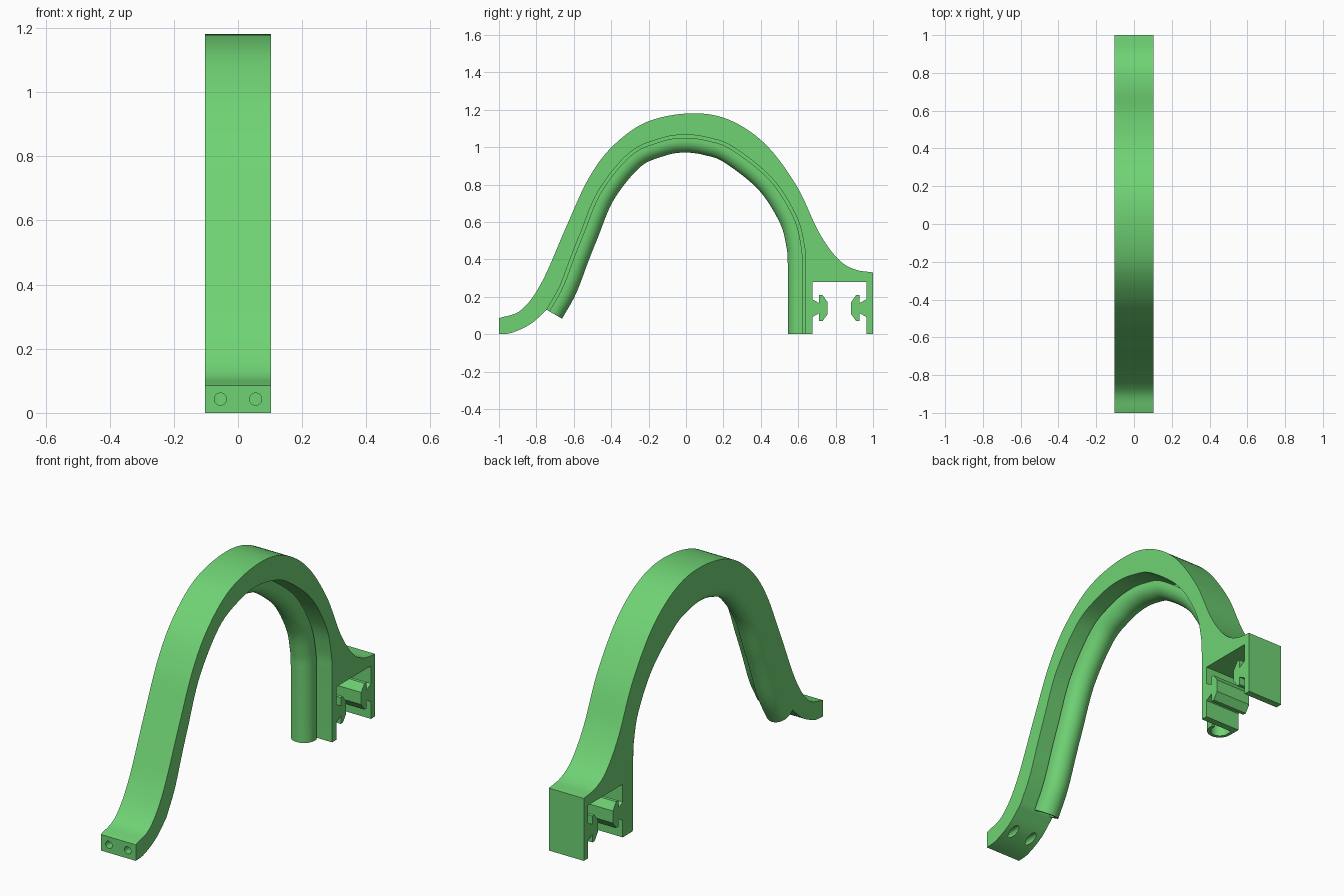
import bpy, bmesh, math
from mathutils import Vector

if "Cube" in bpy.data.objects:
    bpy.data.objects.remove(bpy.data.objects["Cube"])

HALF_W = 0.1025

green = bpy.data.materials.new("soft green")
green.diffuse_color = (0.16, 0.65, 0.175, 1)
green.use_nodes = True
green.node_tree.nodes["Principled BSDF"].inputs["Base Color"].default_value = green.diffuse_color


def smooth_curve(ctrl, steps=8):
    """Catmull-Rom curve through the control points."""
    p = [Vector(c) for c in ctrl]
    p = [2 * p[0] - p[1]] + p + [2 * p[-1] - p[-2]]
    out = []
    for i in range(1, len(p) - 2):
        a, b, c, d = p[i - 1:i + 3]
        for s in range(steps):
            t = s / steps
            out.append(0.5 * (2 * b + (c - a) * t + (2 * a - 5 * b + 4 * c - d) * t * t
                              + (3 * b - a - 3 * c + d) * t ** 3))
    out.append(p[-2])
    return out


def make_object(name, bm):
    bmesh.ops.recalc_face_normals(bm, faces=bm.faces)
    me = bpy.data.meshes.new(name)
    bm.to_mesh(me)
    bm.free()
    me.materials.append(green)
    ob = bpy.data.objects.new(name, me)
    bpy.context.collection.objects.link(ob)
    return ob


def smooth(ob, angle=30):
    bpy.ops.object.select_all(action='DESELECT')
    ob.select_set(True)
    bpy.context.view_layer.objects.active = ob
    bpy.ops.object.shade_smooth_by_angle(angle=math.radians(angle))


# Side curves of the arched band, as (y, z)
outer = smooth_curve([(-1, 0.085), (-0.88, 0.13), (-0.77, 0.28), (-0.64, 0.575), (-0.525, 0.825),
                      (-0.4, 0.997), (-0.22, 1.13), (0.01, 1.18), (0.22, 1.15), (0.42, 1.02),
                      (0.59, 0.795), (0.71, 0.546), (0.81, 0.405), (0.9, 0.347), (1, 0.33)])
foot = smooth_curve([(-1, 0), (-0.93, 0.008), (-0.83, 0.055), (-0.745, 0.13)])
inner = smooth_curve([(-0.745, 0.13), (-0.675, 0.255), (-0.612, 0.42), (-0.564, 0.54),
                      (-0.467, 0.768), (-0.303, 0.969), (-0.14, 1.045), (-0.01, 1.066),
                      (0.12, 1.05), (0.253, 1.0), (0.458, 0.836), (0.588, 0.635),
                      (0.632, 0.475), (0.64, 0.36)])
inner.append(Vector((0.64, 0)))

# Clip slot with two facing hooks, mirrored about the slot centre
hook = [(0.675, 0), (0.675, 0.091), (0.712, 0.112), (0.712, 0.07), (0.73, 0.07), (0.757, 0.107),
        (0.757, 0.171), (0.73, 0.209), (0.712, 0.209), (0.712, 0.166), (0.675, 0.187), (0.675, 0.28)]
slot = hook + [(1.64 - y, z) for y, z in reversed(hook)]

# Arched band with clip: side profile extruded across the width
profile = [tuple(v) for v in foot[:-1] + inner] + slot + [(1, 0)] + [tuple(v) for v in reversed(outer)]
bm = bmesh.new()
face = bm.faces.new([bm.verts.new((-HALF_W, y, z)) for y, z in profile])
ext = bmesh.ops.extrude_face_region(bm, geom=[face])
bmesh.ops.translate(bm, vec=(2 * HALF_W, 0, 0),
                    verts=[g for g in ext["geom"] if isinstance(g, bmesh.types.BMVert)])
band = make_object("arched_band_with_clip", bm)

# Two screw holes through the front foot
bm = bmesh.new()
for x in (-0.055, 0.055):
    res = bmesh.ops.create_cone(bm, cap_ends=True, segments=32, radius1=0.019, radius2=0.019, depth=0.4)
    for v in res["verts"]:
        v.co = Vector((x + v.co.x, v.co.z - 0.95, 0.043 + v.co.y))
cutter = make_object("screw_hole_cutter", bm)
mod = band.modifiers.new("screw_holes", 'BOOLEAN')
mod.operation = 'DIFFERENCE'
mod.solver = 'EXACT'
mod.object = cutter
bpy.context.view_layer.objects.active = band
bpy.ops.object.modifier_apply(modifier=mod.name)
bpy.data.objects.remove(cutter)
smooth(band)

# Cable channel section (x, depth): a C hanging from one side, open by a thin slit
R, WALL, DEPTH, SLIT, ARC = 0.063, 0.017, 0.095, 0.016, 20
cx, cd = -HALF_W + R, DEPTH - R


def arc(r):
    pts = [(cx - r * math.cos(math.pi * i / ARC), cd + r * math.sin(math.pi * i / ARC))
           for i in range(ARC + 1)]
    return [(cx - r, -0.002)] + pts + [(cx + r, SLIT)]


section = arc(R) + arc(R - WALL)[::-1]

# Sweep the channel along the underside of the arch
bm = bmesh.new()
rings = []
for i, p in enumerate(inner):
    t = (inner[min(i + 1, len(inner) - 1)] - inner[max(i - 1, 0)]).normalized()
    if i >= len(inner) - 2:
        t = Vector((0, -1))
    n = Vector((t.y, -t.x))
    rings.append([bm.verts.new((x, p.x + n.x * d, p.y + n.y * d)) for x, d in section])
m = len(section)
for a, b in zip(rings, rings[1:]):
    for j in range(m):
        k = (j + 1) % m
        bm.faces.new((a[j], a[k], b[k], b[j]))
for ring in (rings[0], rings[-1]):
    for j in range(m // 2 - 1):
        bm.faces.new((ring[j], ring[j + 1], ring[m - 2 - j], ring[m - 1 - j]))
channel = make_object("cable_channel", bm)
smooth(channel)
